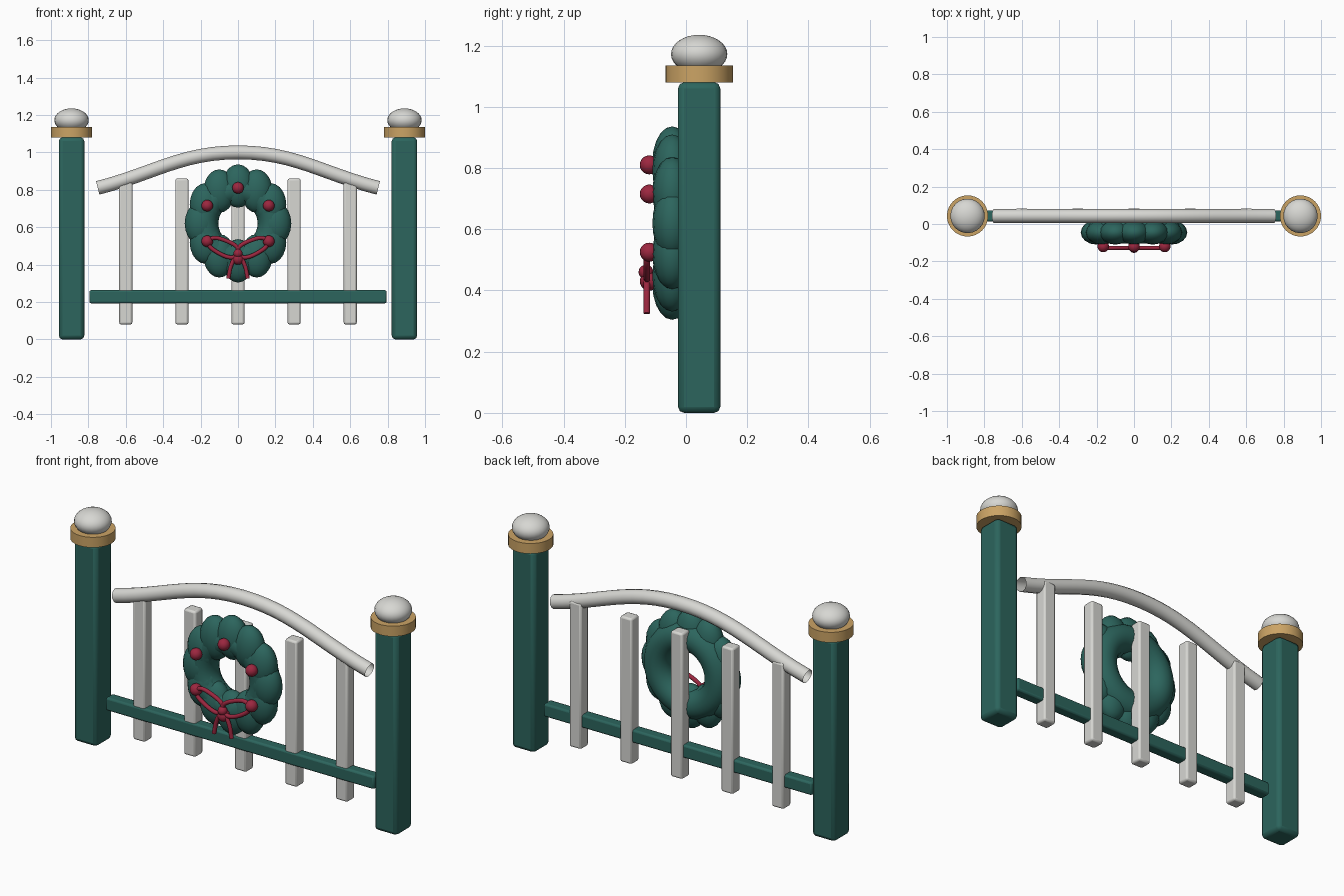
import bpy
import math
from mathutils import Vector

cube = bpy.data.objects.get("Cube")
if cube:
    bpy.data.objects.remove(cube, do_unlink=True)

MID_Y = 0.043       # centre line of the fence
WREATH_Z = 0.62


def material(name, rgb):
    m = bpy.data.materials.new(name)
    m.use_nodes = True
    color = (*rgb, 1)
    m.diffuse_color = color
    m.node_tree.nodes["Principled BSDF"].inputs["Base Color"].default_value = color
    return m


GREEN = material("pine green", (0.025, 0.13, 0.11))
WHITE = material("warm white", (0.68, 0.68, 0.65))
GOLD = material("gold", (0.60, 0.37, 0.13))
RED = material("berry red", (0.33, 0.02, 0.05))


def finish(name, mat, smooth=None):
    ob = bpy.context.object
    ob.name = name
    ob.data.materials.append(mat)
    if smooth:
        bpy.ops.object.shade_smooth_by_angle(angle=math.radians(smooth))
    return ob


def box(name, center, size, mat, bevel):
    bpy.ops.mesh.primitive_cube_add(size=1, location=center)
    ob = bpy.context.object
    ob.scale = size
    bpy.ops.object.transform_apply(location=False, rotation=False, scale=True)
    mod = ob.modifiers.new("soft edges", "BEVEL")
    mod.width = bevel
    mod.segments = 2
    return finish(name, mat, 30)


def ball(name, center, radii, mat, segments=24, rings=16, turn=0):
    bpy.ops.mesh.primitive_uv_sphere_add(segments=segments, ring_count=rings, radius=1,
                                         location=center, rotation=(0, turn, 0))
    bpy.context.object.scale = radii
    return finish(name, mat, 60)


def tube(name, points, radius, mat, cyclic=False, caps=True):
    curve = bpy.data.curves.new(name, "CURVE")
    curve.dimensions = "3D"
    curve.bevel_depth = radius
    curve.bevel_resolution = 4
    curve.use_fill_caps = caps
    spline = curve.splines.new("BEZIER")
    spline.bezier_points.add(len(points) - 1)
    spline.use_cyclic_u = cyclic
    for bp, p in zip(spline.bezier_points, points):
        bp.co = p
        bp.handle_left_type = bp.handle_right_type = "AUTO"
    curve.materials.append(mat)
    ob = bpy.data.objects.new(name, curve)
    bpy.context.collection.objects.link(ob)
    return ob


# Posts with collars and rounded finials
for side, s in (("left", 1), ("right", -1)):
    x = 0.89 * s
    box(side + "_post", (x, MID_Y, 0.54), (0.136, 0.138, 1.08), GREEN, 0.02)
    bpy.ops.mesh.primitive_cylinder_add(vertices=32, radius=0.11, depth=0.055,
                                        location=(x, MID_Y, 1.1075))
    finish(side + "_collar", GOLD, 40)
    ball(side + "_finial", (x, MID_Y, 1.172), (0.092, 0.092, 0.063), WHITE)

# Rails and pickets
box("bottom_rail", (0, MID_Y, 0.228), (1.59, 0.06, 0.07), GREEN, 0.01)
tube("arched_top_rail", [(-0.75, MID_Y, 0.81), (0, MID_Y, 1.0), (0.75, MID_Y, 0.81)],
     0.037, WHITE, caps=False)
for i in range(5):
    box("picket_%d" % (i + 1), (0.3 * (i - 2), MID_Y + 0.007, 0.47),
        (0.07, 0.066, 0.78), WHITE, 0.01)

# Wreath: a ring covered by a circle of overlapping lobes
bpy.ops.mesh.primitive_torus_add(location=(0, -0.03, WREATH_Z), rotation=(math.pi / 2, 0, 0),
                                 major_segments=48, minor_segments=16,
                                 major_radius=0.18, minor_radius=0.075)
finish("wreath_ring", GREEN, 60)
for i in range(12):
    a = math.tau * i / 12
    ball("wreath_lobe_%d" % (i + 1),
         (0.2 * math.sin(a), -0.045, WREATH_Z + 0.2 * math.cos(a)),
         (0.085, 0.065, 0.116), GREEN, 16, 10)

# Berries
for i in range(6):
    a = math.tau * i / 6
    ball("berry_%d" % (i + 1),
         (0.19 * math.sin(a), -0.12, WREATH_Z + 0.19 * math.cos(a)),
         (0.031, 0.031, 0.031), RED, 16, 10)

# Bow: knot, two loops and two tails
BOW = Vector((0, -0.128, 0.46))
ball("bow_knot", BOW + Vector((0, -0.003, 0)), (0.024, 0.024, 0.024), RED, 16, 10)
for side, s in (("left", 1), ("right", -1)):
    loop = [(0, 0), (0.07, 0.07), (0.155, 0.065), (0.125, 0.015)]
    tube(side + "_bow_loop", [BOW + Vector((s * x, 0, z)) for x, z in loop],
         0.011, RED, cyclic=True)
    tail = [(0, 0), (0.035, -0.06), (0.052, -0.135)]
    tube(side + "_bow_tail", [BOW + Vector((s * x, 0, z)) for x, z in tail], 0.011, RED)
